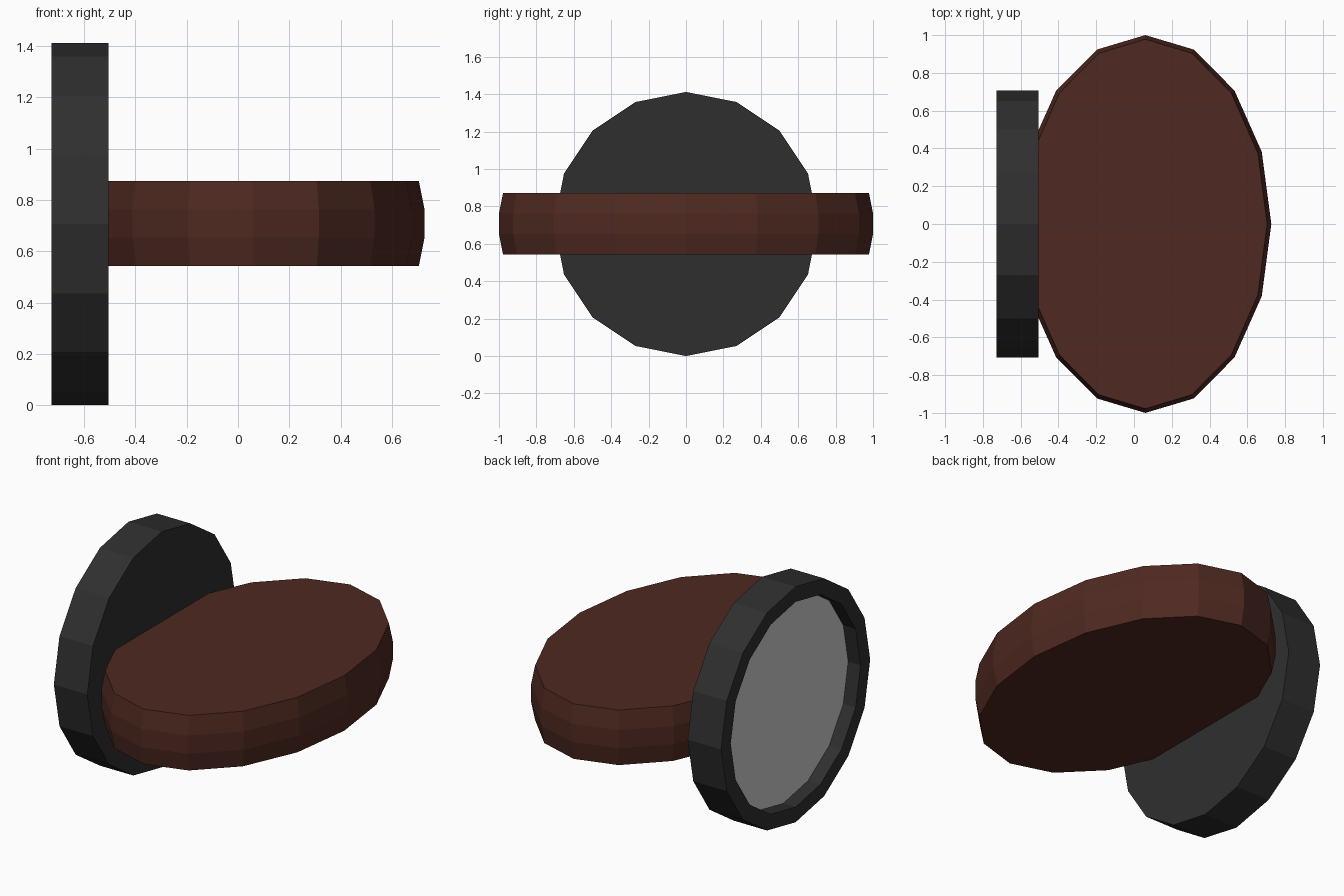
import bpy, bmesh
from math import sin, cos, pi

if "Cube" in bpy.data.objects:
    bpy.data.objects.remove(bpy.data.objects["Cube"])

SIDES = 16


def material(name, rgb):
    m = bpy.data.materials.new(name)
    m.diffuse_color = (*rgb, 1)
    m.use_nodes = True
    m.node_tree.nodes["Principled BSDF"].inputs["Base Color"].default_value = m.diffuse_color
    return m


def loft(name, rings, cap_start=True, cap_end=True, mat=None):
    """Skin a list of closed rings of points, with optional end caps."""
    bm = bmesh.new()
    loops = [[bm.verts.new(p) for p in ring] for ring in rings]
    for a, b in zip(loops, loops[1:]):
        for i in range(SIDES):
            j = (i + 1) % SIDES
            bm.faces.new((a[i], a[j], b[j], b[i]))
    if cap_start:
        bm.faces.new(loops[0][::-1])
    if cap_end:
        bm.faces.new(loops[-1])
    bmesh.ops.recalc_face_normals(bm, faces=bm.faces)
    me = bpy.data.meshes.new(name)
    bm.to_mesh(me)
    bm.free()
    ob = bpy.data.objects.new(name, me)
    bpy.context.collection.objects.link(ob)
    if mat:
        me.materials.append(mat)
    return ob


def upright_ring(x, r):
    return [(x, r * sin(2 * pi * i / SIDES), 0.706 + r * cos(2 * pi * i / SIDES))
            for i in range(SIDES)]


def flat_ring(z, inset):
    return [(0.06 + (0.667 - inset) * cos(2 * pi * i / SIDES),
             (1 - inset) * sin(2 * pi * i / SIDES), z) for i in range(SIDES)]


black = material("black", (0.028, 0.028, 0.028))
brown = material("brown", (0.078, 0.022, 0.015))

# Upright round housing with a shallow recess in its back
back, floor, front = -0.727, -0.645, -0.505
loft("round_housing", [upright_ring(front, 0.706), upright_ring(back, 0.706),
                       upright_ring(back, 0.615), upright_ring(floor, 0.615)],
     cap_end=False, mat=black)

# Grey disc closing the recess
loft("recess_disc", [upright_ring(floor, 0.615)], cap_start=False)

# Flat oval pad with a slightly rounded edge, set into the housing
loft("oval_pad", [flat_ring(0.543, 0.022), flat_ring(0.653, 0),
                  flat_ring(0.763, 0), flat_ring(0.873, 0.022)], mat=brown)
